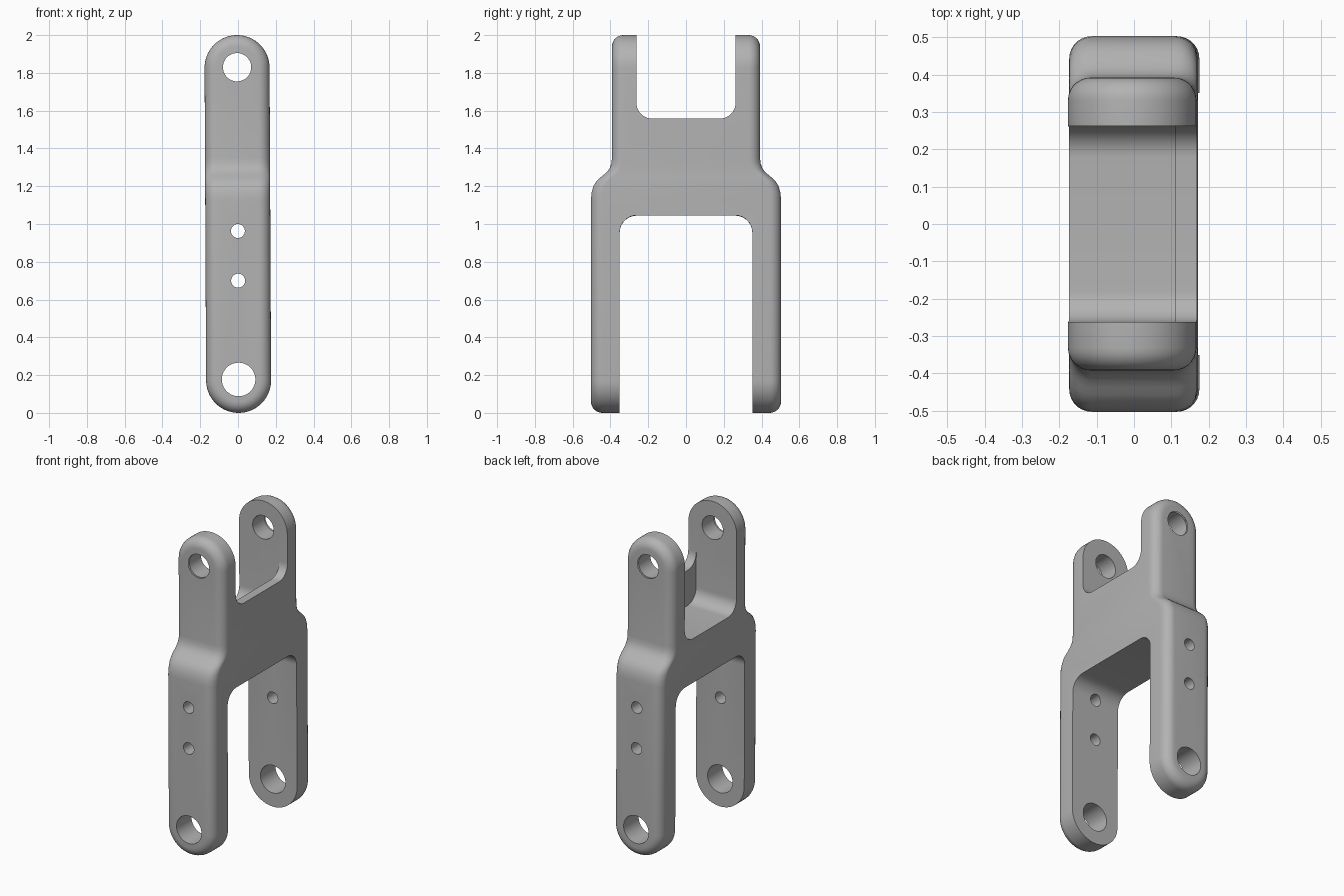
import bpy, bmesh, math
from mathutils import Matrix

if "Cube" in bpy.data.objects:
    bpy.data.objects.remove(bpy.data.objects["Cube"])

R = 0.172          # half width of the arms
EDGE = 0.06        # rounding of the outer edges
CAP_LOW, CAP_TOP = R, 2 - R

metal = bpy.data.materials.new("grey_metal")
metal.diffuse_color = (0.45, 0.45, 0.45, 1)
metal.use_nodes = True
metal.node_tree.nodes["Principled BSDF"].inputs["Base Color"].default_value = metal.diffuse_color

# outer half depth against height
SHOULDER = [(1.13, .503), (1.165, .500), (1.20, .490), (1.225, .475), (1.243, .457),
            (1.258, .438), (1.275, .419), (1.295, .404), (1.32, .395), (1.35, .392)]


def depth(z):
    if z <= SHOULDER[0][0]:
        return SHOULDER[0][1]
    for (z0, d0), (z1, d1) in zip(SHOULDER, SHOULDER[1:]):
        if z <= z1:
            return d0 + (d1 - d0) * (z - z0) / (z1 - z0)
    return SHOULDER[-1][1]


def make_object(name, bm):
    bmesh.ops.recalc_face_normals(bm, faces=bm.faces)
    mesh = bpy.data.meshes.new(name)
    bm.to_mesh(mesh)
    bm.free()
    mesh.materials.append(metal)
    ob = bpy.data.objects.new(name, mesh)
    bpy.context.collection.objects.link(ob)
    return ob


def half_outline(inset):
    """Right half of the long rounded outline, from bottom to top."""
    w, n = R - inset, 14
    pts = []
    for i in range(n + 1):
        a = math.pi / 2 * i / n
        pts.append((w * math.sin(a), CAP_LOW - w * math.cos(a)))
    pts += [(w, z) for z, _ in SHOULDER]
    for i in range(n + 1):
        a = math.pi / 2 * i / n
        pts.append((w * math.cos(a), CAP_TOP + w * math.sin(a)))
    return pts


# fork body: rounded front and back shells joined along the sides
bm = bmesh.new()
rims = []
STEPS = 7
for side in (-1, 1):
    rings = []
    for k in range(STEPS + 1):
        t = math.pi / 2 * k / STEPS
        half = half_outline(EDGE * (1 - math.cos(t)))
        loop = half + [(-x, z) for x, z in half[-2:0:-1]]
        rings.append([bm.verts.new((x, side * (depth(z) - EDGE * (1 - math.sin(t))), z))
                      for x, z in loop])
    n, m = len(rings[0]), len(half)
    for a, b in zip(rings, rings[1:]):
        for i in range(n):
            j = (i + 1) % n
            bm.faces.new((a[i], a[j], b[j], b[i]))
    inner = rings[-1]
    for i in range(m - 1):
        quad = [inner[i], inner[i + 1], inner[(n - i - 1) % n], inner[(n - i) % n]]
        bm.faces.new(list(dict.fromkeys(quad)))
    rims.append(rings[0])
a, b = rims
for i in range(len(a)):
    j = (i + 1) % len(a)
    bm.faces.new((a[i], a[j], b[j], b[i]))
body = make_object("fork_body", bm)


def cut(cutter):
    cutter.hide_render = True
    mod = body.modifiers.new("cut", 'BOOLEAN')
    mod.operation, mod.solver, mod.object = 'DIFFERENCE', 'EXACT', cutter
    bpy.context.view_layer.objects.active = body
    bpy.ops.object.modifier_apply(modifier=mod.name)
    bpy.data.objects.remove(cutter, do_unlink=True)


def slot(name, half_w, z_floor, z_open, r, x0, x1):
    """U-shaped gap with rounded inside corners, running along x."""
    s = 1 if z_open > z_floor else -1
    arc = [(half_w - r + r * math.sin(t), z_floor + s * (r - r * math.cos(t)))
           for t in (math.pi / 2 * i / 10 for i in range(11))]
    prof = arc + [(half_w, z_open), (-half_w, z_open)] + [(-y, z) for y, z in arc[::-1]]
    bm = bmesh.new()
    face = bm.faces.new([bm.verts.new((x0, y, z)) for y, z in prof])
    ext = bmesh.ops.extrude_face_region(bm, geom=[face])
    verts = [v for v in ext["geom"] if isinstance(v, bmesh.types.BMVert)]
    bmesh.ops.translate(bm, verts=verts, vec=(x1 - x0, 0, 0))
    cut(make_object(name, bm))


def bore(name, z, r, y=0, length=1.4, r2=None):
    """Round hole along y, optionally conical."""
    bm = bmesh.new()
    bmesh.ops.create_cone(bm, cap_ends=True, segments=40, radius1=r,
                          radius2=r if r2 is None else r2, depth=length,
                          matrix=Matrix.Translation((0, y, z)) @ Matrix.Rotation(math.pi / 2, 4, 'X'))
    cut(make_object(name, bm))


# gaps between the arms; the upper one is deeper behind a web on the right
slot("upper_gap", .263, 1.557, 2.3, .085, -.5, .5)
slot("upper_pocket", .263, 1.33, 2.3, .085, -.5, .115)
slot("lower_gap", .351, 1.045, -.3, .09, -.5, .5)

# pin holes and small bolt holes
bore("upper_pin_hole", 1.83, .075)
bore("upper_chamfer_front", 1.83, .085, y=-.392, length=.02, r2=.075 - .01 + .0)
bore("upper_chamfer_back", 1.83, .065, y=.392, length=.02, r2=.085)
bore("lower_pin_hole", .177, .089)
for z in (.70, .963):
    bore("bolt_hole", z, .037)

# very slight lean to the left
body.data.transform(Matrix.Translation((.004, 0, 0)) @ Matrix.Rotation(math.radians(-.28), 4, 'Y'))

bpy.ops.object.select_all(action='DESELECT')
body.select_set(True)
bpy.context.view_layer.objects.active = body
bpy.ops.object.shade_smooth_by_angle(angle=math.radians(30))
